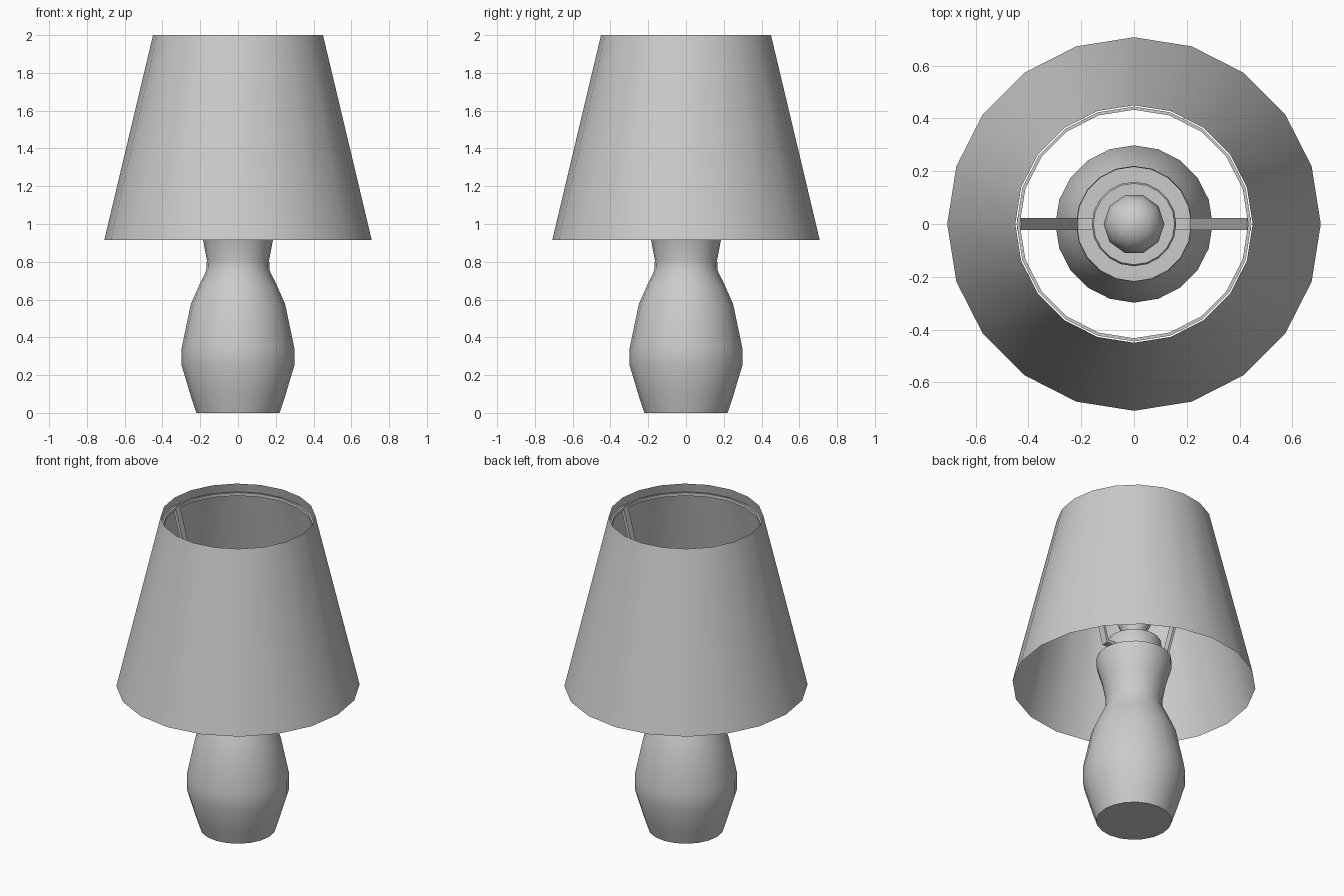
import bpy, bmesh, math
from mathutils import Vector

if "Cube" in bpy.data.objects:
    bpy.data.objects.remove(bpy.data.objects["Cube"])


def lathe(name, profile, sides, closed=False, smooth=True):
    """Revolve (radius, z) points about z; a zero radius makes a pole."""
    bm = bmesh.new()
    rings = []
    for r, z in profile:
        if r == 0:
            rings.append([bm.verts.new((0, 0, z))] * sides)
        else:
            rings.append([bm.verts.new((r * math.cos(math.tau * i / sides),
                                        r * math.sin(math.tau * i / sides), z))
                          for i in range(sides)])
    pairs = list(zip(rings, rings[1:]))
    if closed:
        pairs.append((rings[-1], rings[0]))
    for a, b in pairs:
        for i in range(sides):
            j = (i + 1) % sides
            bm.faces.new(list(dict.fromkeys((a[i], a[j], b[j], b[i]))))
    return finish(name, bm, smooth)


def finish(name, bm, smooth):
    # Open surfaces keep their outward winding; closed ones are recalculated
    if all(len(e.link_faces) == 2 for e in bm.edges):
        bmesh.ops.recalc_face_normals(bm, faces=bm.faces[:])
    mesh = bpy.data.meshes.new(name)
    bm.to_mesh(mesh)
    bm.free()
    ob = bpy.data.objects.new(name, mesh)
    bpy.context.collection.objects.link(ob)
    if smooth:
        bpy.ops.object.select_all(action='DESELECT')
        ob.select_set(True)
        bpy.context.view_layer.objects.active = ob
        bpy.ops.object.shade_smooth_by_angle(angle=math.radians(40))
    return ob


def strap(name, side):
    """Flat bracket: out from the collar, then up to the shade ring."""
    lower = [(0.14, 1.11), (0.222, 1.11), (0.444, 1.935)]
    upper = [(0.428, 1.945), (0.212, 1.13), (0.14, 1.13)]
    bm = bmesh.new()
    front, back = [[bm.verts.new((side * x, y, z)) for x, z in lower + upper]
                   for y in (-0.022, 0.022)]
    for loop in (front, back):
        for quad in ((0, 1, 4, 5), (1, 2, 3, 4)):
            bm.faces.new([loop[k] for k in quad])
    for i in range(6):
        j = (i + 1) % 6
        bm.faces.new((front[i], front[j], back[j], back[i]))
    return finish(name, bm, False)


# Vase-shaped base
lathe("lamp_base", [(0, 0), (0.22, 0), (0.25, 0.09), (0.298, 0.25), (0.298, 0.345),
                    (0.25, 0.575), (0.208, 0.67), (0.167, 0.755), (0.165, 0.81),
                    (0.186, 0.92), (0.22, 1.035), (0.218, 1.085), (0, 1.085)], 20)

# Socket collar on top of the base
lathe("socket_collar", [(0, 1.08), (0.16, 1.08), (0.16, 1.19), (0.154, 1.2), (0, 1.2)], 20)

# Light bulb
lathe("bulb", [(0, 1.195), (0.06, 1.195), (0.065, 1.25), (0.1, 1.32), (0.115, 1.39),
               (0.1, 1.45), (0.06, 1.49), (0, 1.505)], 10)

# Thin conical shade, open at both ends
lathe("lamp_shade", [(0.708, 0.915), (0.45, 2.0)], 20)

# Support ring just below the shade's top rim
lathe("shade_ring", [(0.433, 1.93), (0.445, 1.93), (0.445, 1.95), (0.433, 1.95)], 20, closed=True)

# Pair of brackets holding the ring
for side, label in ((-1, "left"), (1, "right")):
    strap(label + "_bracket", side)
